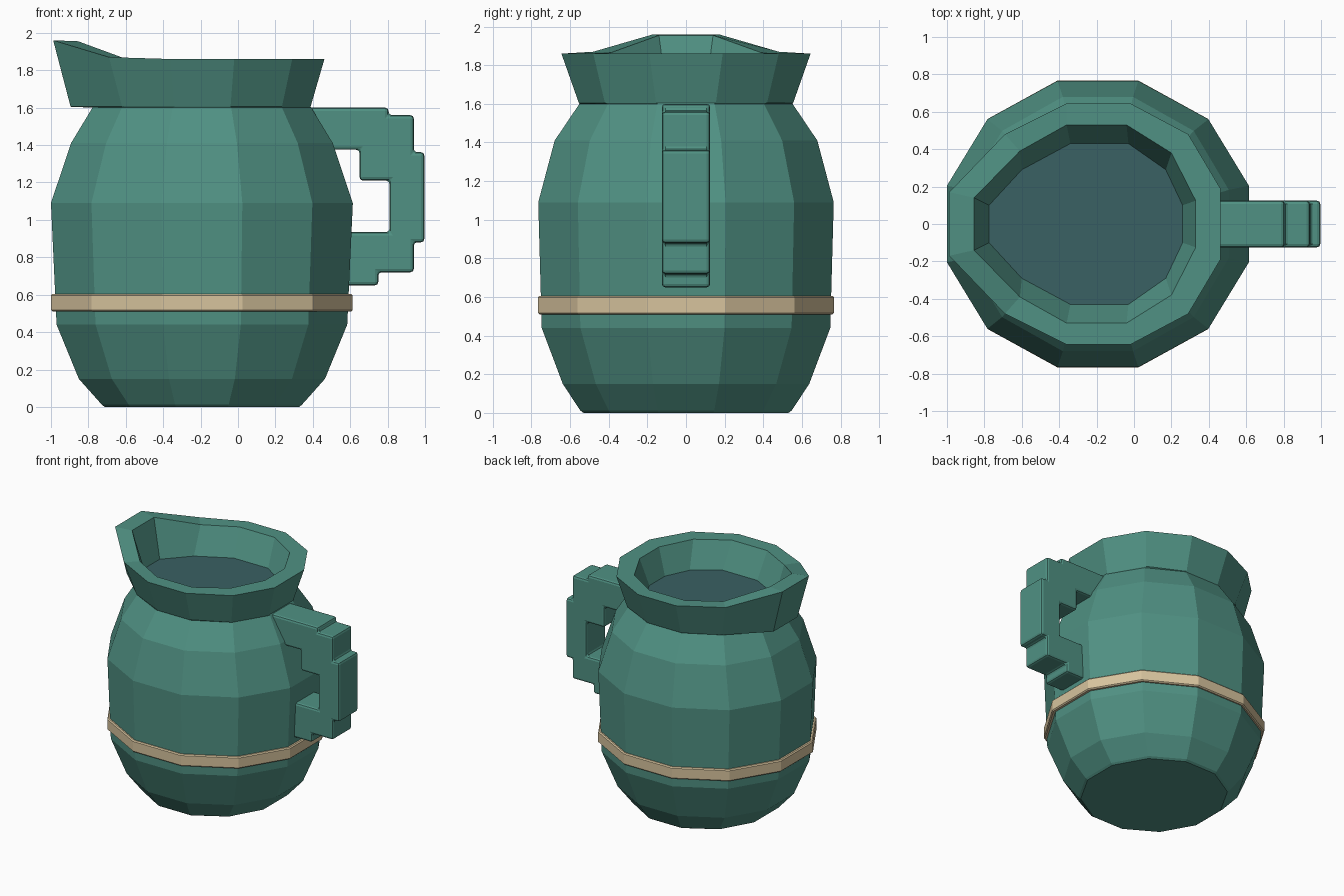
import bpy
import bmesh
from math import cos, sin, radians

cube = bpy.data.objects.get("Cube")
if cube:
    bpy.data.objects.remove(cube, do_unlink=True)

SIDES = 12
CENTRE_X = -0.193


def material(name, rgb):
    m = bpy.data.materials.new(name)
    m.use_nodes = True
    m.diffuse_color = (*rgb, 1)
    m.node_tree.nodes["Principled BSDF"].inputs["Base Color"].default_value = (*rgb, 1)
    return m


green = material("teal glaze", (0.08, 0.283, 0.227))
beige = material("beige band", (0.68, 0.55, 0.34))
dark = material("dark liquid", (0.041, 0.119, 0.125))


def finish(name, bm, mat, bevel=0, segments=1):
    bmesh.ops.recalc_face_normals(bm, faces=bm.faces)
    mesh = bpy.data.meshes.new(name)
    bm.to_mesh(mesh)
    bm.free()
    mesh.materials.append(mat)
    obj = bpy.data.objects.new(name, mesh)
    bpy.context.collection.objects.link(obj)
    if bevel:
        mod = obj.modifiers.new("Soft edges", "BEVEL")
        mod.width = bevel
        mod.segments = segments
        mod.limit_method = "ANGLE"
        mod.angle_limit = radians(40)
    return obj


def round_ring(z, half_x, half_y):
    """Twelve-sided ring with flats facing the axes."""
    k = cos(radians(15))
    angles = [radians(15 + 30 * i) for i in range(SIDES)]
    return [(CENTRE_X + half_x / k * cos(a), half_y / k * sin(a), z) for a in angles]


def spout_ring(half):
    """Mirror the points of one side across y = 0."""
    return half + [(x, -y, z) for x, y, z in reversed(half)]


def loft(bm, rings, closed=False):
    loops = [[bm.verts.new(p) for p in ring] for ring in rings]
    pairs = list(zip(loops, loops[1:]))
    if closed:
        pairs.append((loops[-1], loops[0]))
    for a, b in pairs:
        for i in range(SIDES):
            j = (i + 1) % SIDES
            bm.faces.new((a[i], a[j], b[j], b[i]))
    return loops


# Pitcher body, neck, pouring lip and inner wall
SURFACE = 1.65
neck = spout_ring([(x, y, 1.605) for x, y in (
    (0.388, 0.155), (0.235, 0.42), (-0.04, 0.555),
    (-0.34, 0.555), (-0.62, 0.42), (-0.895, 0.155))])
rim = spout_ring([
    (0.462, 0.19, 1.86), (0.29, 0.48, 1.86), (-0.02, 0.645, 1.86),
    (-0.36, 0.645, 1.86), (-0.69, 0.48, 1.87), (-0.988, 0.17, 1.96)])
inner_rim = spout_ring([
    (0.33, 0.125, 1.86), (0.2, 0.38, 1.86), (-0.04, 0.53, 1.86),
    (-0.36, 0.53, 1.86), (-0.61, 0.39, 1.865), (-0.855, 0.14, 1.955)])
inner_base = spout_ring([(x, y, SURFACE) for x, y in (
    (0.26, 0.1), (0.17, 0.29), (-0.03, 0.43),
    (-0.34, 0.43), (-0.6, 0.29), (-0.775, 0.1))])
body_rings = [round_ring(*r) for r in (
    (0, 0.52, 0.53), (0.012, 0.535, 0.547), (0.15, 0.658, 0.638),
    (0.44, 0.777, 0.747), (1.09, 0.807, 0.765), (1.41, 0.7, 0.68),
    (1.6, 0.585, 0.552))]
bm = bmesh.new()
loops = loft(bm, body_rings + [neck, rim, inner_rim, inner_base])
bm.faces.new(loops[0])
finish("pitcher_body", bm, green)

# Liquid surface closing the opening
bm = bmesh.new()
bm.faces.new([bm.verts.new(p) for p in inner_base])
liquid = finish("liquid_surface", bm, dark)
if liquid.data.polygons[0].normal.z < 0:
    liquid.data.flip_normals()

# Raised band around the belly
bm = bmesh.new()
loft(bm, [round_ring(*r) for r in (
    (0.51, 0.76, 0.72), (0.51, 0.806, 0.767),
    (0.605, 0.806, 0.767), (0.605, 0.76, 0.72))], closed=True)
finish("belly_band", bm, beige, bevel=0.008)

# Stepped handle: side profile extruded across y
profile = [
    (0.34, 1.6), (0.805, 1.6), (0.805, 1.56), (0.94, 1.56), (0.94, 1.362),
    (0.996, 1.362), (0.996, 0.88), (0.94, 0.88), (0.94, 0.72), (0.75, 0.72),
    (0.75, 0.65), (0.5, 0.65), (0.5, 0.935), (0.81, 0.935), (0.81, 1.21),
    (0.65, 1.21), (0.65, 1.375), (0.34, 1.375)]
bm = bmesh.new()
side = bm.faces.new([bm.verts.new((x, -0.125, z)) for x, z in profile])
extruded = bmesh.ops.extrude_face_region(bm, geom=[side])["geom"]
bmesh.ops.translate(bm, vec=(0, 0.25, 0),
                    verts=[v for v in extruded if isinstance(v, bmesh.types.BMVert)])
finish("handle", bm, green, bevel=0.018, segments=2)
